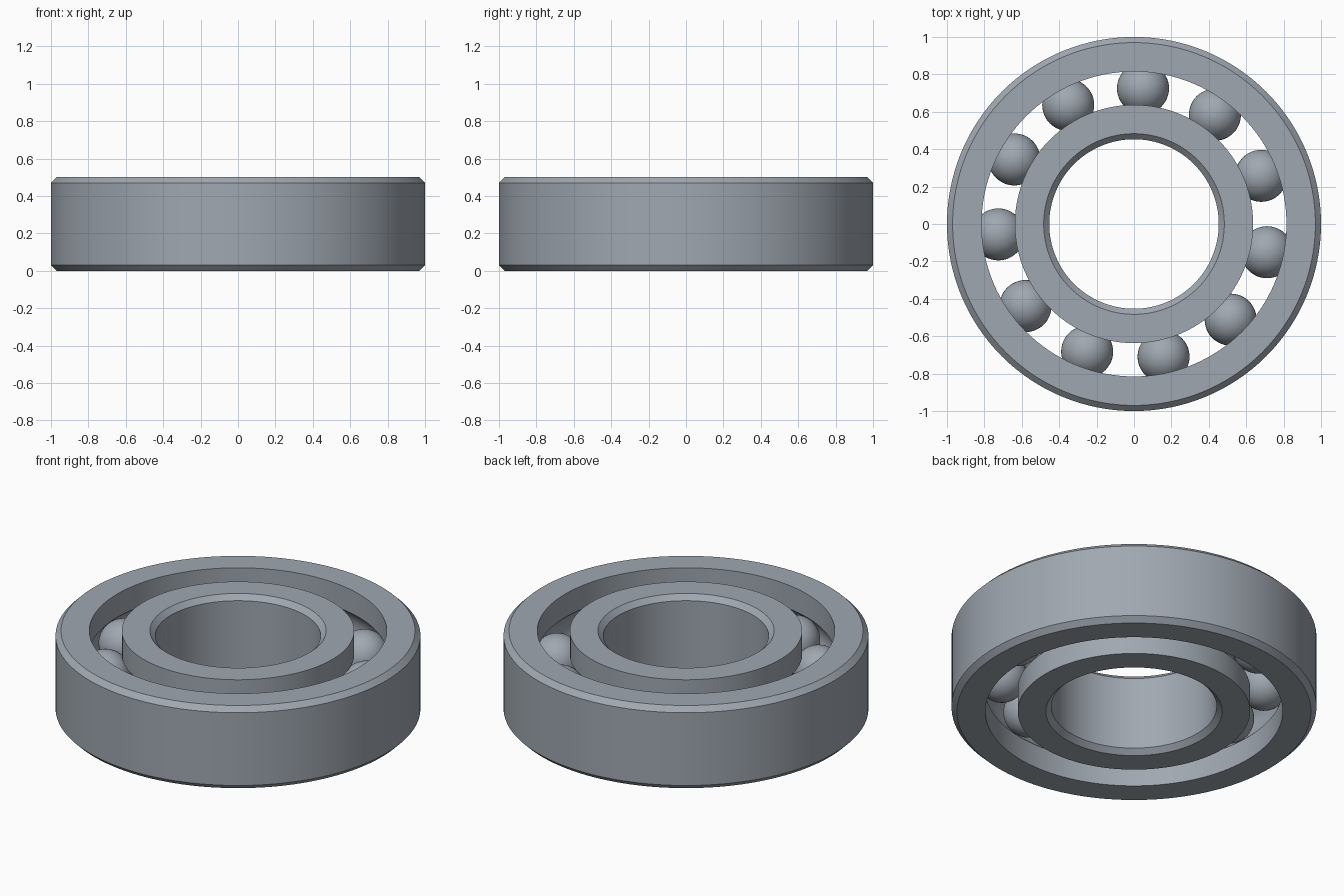
import bpy
import bmesh
import math
from mathutils import Matrix, Vector

HEIGHT = 0.5
MID = HEIGHT / 2
CHAMFER = 0.03
BALL_RADIUS = 0.139
PITCH_RADIUS = 0.727
BALL_COUNT = 11
FIRST_ANGLE = math.radians(86.2)
SEGMENTS = 128

cube = bpy.data.objects.get("Cube")
if cube:
    bpy.data.objects.remove(cube, do_unlink=True)

# Single steel colour
steel = bpy.data.materials.new("steel grey")
steel.use_nodes = True
colour = (0.35, 0.39, 0.44, 1)
steel.diffuse_color = colour
steel.node_tree.nodes["Principled BSDF"].inputs["Base Color"].default_value = colour


def finish(name, bm, angle):
    """Turn a bmesh into a smooth-shaded steel object."""
    bmesh.ops.recalc_face_normals(bm, faces=bm.faces)
    mesh = bpy.data.meshes.new(name)
    bm.to_mesh(mesh)
    bm.free()
    mesh.materials.append(steel)
    obj = bpy.data.objects.new(name, mesh)
    bpy.context.collection.objects.link(obj)
    bpy.ops.object.select_all(action="DESELECT")
    obj.select_set(True)
    bpy.context.view_layer.objects.active = obj
    bpy.ops.object.shade_smooth_by_angle(angle=math.radians(angle))
    return obj


def groove(wall, side, steps=14):
    """Arc of the ball track, bottom to top, cut into a wall of given radius."""
    track = BALL_RADIUS + 0.001
    half = math.acos(abs(wall - PITCH_RADIUS) / track)
    angles = [half * (2 * i / steps - 1) for i in range(steps + 1)]
    return [(PITCH_RADIUS + side * track * math.cos(a), MID + track * math.sin(a))
            for a in angles]


def race(name, wall, plain, side):
    """Ring with a chamfered plain wall and a grooved wall facing the balls."""
    inset = plain - side * CHAMFER
    profile = [(wall, 0)] + groove(wall, side) + [
        (wall, HEIGHT), (inset, HEIGHT), (plain, HEIGHT - CHAMFER),
        (plain, CHAMFER), (inset, 0)]
    bm = bmesh.new()
    verts = [bm.verts.new((r, 0, z)) for r, z in profile]
    edges = [bm.edges.new((v, verts[i - 1])) for i, v in enumerate(verts)]
    bmesh.ops.spin(bm, geom=verts + edges, cent=(0, 0, 0), axis=(0, 0, 1),
                   angle=math.tau, steps=SEGMENTS, use_duplicate=False)
    bmesh.ops.remove_doubles(bm, verts=bm.verts, dist=0.0001)
    return finish(name, bm, 30)


# Outer and inner rings
race("outer_ring", 0.815, 1.0, 1)
race("inner_ring", 0.637, 0.453, -1)

# Balls sharing one mesh, evenly spaced round the track
bm = bmesh.new()
bmesh.ops.create_uvsphere(bm, u_segments=48, v_segments=24, radius=BALL_RADIUS)
first = finish("ball_1", bm, 60)
for i in range(BALL_COUNT):
    ball = first
    if i:
        ball = bpy.data.objects.new(f"ball_{i + 1}", first.data)
        bpy.context.collection.objects.link(ball)
    turn = Matrix.Rotation(FIRST_ANGLE + math.tau * i / BALL_COUNT, 4, "Z")
    ball.location = turn @ Vector((PITCH_RADIUS, 0, MID))
